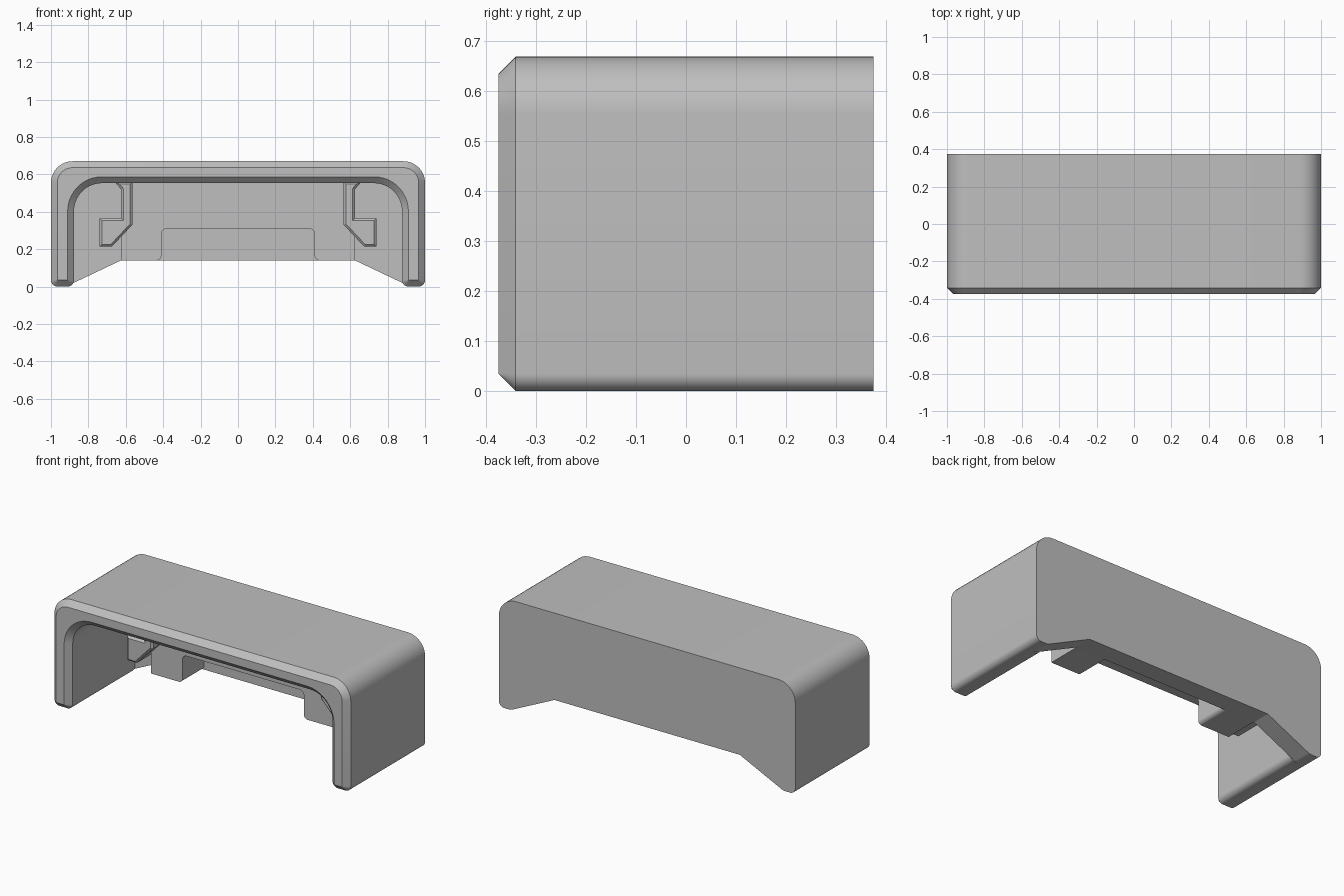
import bpy, bmesh, math
from mathutils import Vector

cube = bpy.data.objects.get("Cube")
if cube:
    bpy.data.objects.remove(cube, do_unlink=True)

grey = bpy.data.materials.new("plain_grey")
grey.use_nodes = True
colour = (0.52, 0.52, 0.52, 1)
grey.diffuse_color = colour
grey.node_tree.nodes["Principled BSDF"].inputs["Base Color"].default_value = colour


def symmetric(half):
    """Close a right-hand outline with its mirror image."""
    return half + [(-x, z, r) for x, z, r in reversed(half)]


def rounded(corners, steps=10):
    """Turn (x, z, radius) corners into an outline with filleted corners."""
    out = []
    for i, (x, z, r) in enumerate(corners):
        p = Vector((x, z))
        if r == 0:
            out.append(p)
            continue
        a = (Vector(corners[i - 1][:2]) - p).normalized()
        b = (Vector(corners[(i + 1) % len(corners)][:2]) - p).normalized()
        half = a.angle(b) / 2
        centre = p + (a + b).normalized() * (r / math.sin(half))
        start = p + a * (r / math.tan(half)) - centre
        end = p + b * (r / math.tan(half)) - centre
        sweep = math.pi - 2 * half
        for k in range(steps + 1):
            t = k / steps
            out.append(centre + (start * math.sin((1 - t) * sweep)
                                 + end * math.sin(t * sweep)) / math.sin(sweep))
    return out


def inset(points, d):
    """Move a counter-clockwise outline inwards by d with mitred corners."""
    out = []
    for i, p in enumerate(points):
        a = (p - points[i - 1]).normalized()
        b = (points[(i + 1) % len(points)] - p).normalized()
        na, nb = Vector((-a.y, a.x)), Vector((-b.y, b.x))
        out.append(p + (na + nb) * (d / (1 + na.dot(nb))))
    return out


def prism(name, corners, front, back, chamfer=0):
    """Extrude an outline along y, with an optional chamfer on the front rim."""
    outline = rounded(corners)
    layers = [(outline, back), (outline, front + chamfer)]
    if chamfer:
        layers.append((inset(outline, chamfer), front))
    bm = bmesh.new()
    rings = [[bm.verts.new((p.x, y, p.y)) for p in pts] for pts, y in layers]
    n = len(outline)
    for low, high in zip(rings, rings[1:]):
        for i in range(n):
            j = (i + 1) % n
            bm.faces.new((low[i], low[j], high[j], high[i]))
    bm.faces.new(rings[0])
    bm.faces.new(rings[-1])
    bmesh.ops.recalc_face_normals(bm, faces=bm.faces)
    mesh = bpy.data.meshes.new(name)
    bm.to_mesh(mesh)
    bm.free()
    mesh.materials.append(grey)
    obj = bpy.data.objects.new(name, mesh)
    bpy.context.collection.objects.link(obj)
    bpy.ops.object.select_all(action="DESELECT")
    obj.select_set(True)
    bpy.context.view_layer.objects.active = obj
    bpy.ops.object.shade_smooth_by_angle(angle=math.radians(22))
    return obj


BACK, WALL = 0.375, 0.26

# Arched cover with chamfered front rim
prism("cover_shell", symmetric([(0.877, 0.553, 0.15), (0.877, 0, 0.035),
                                (1, 0, 0.035), (1, 0.67, 0.115)]),
      -0.375, WALL, 0.034)

# Rear wall with raised lower edge
prism("back_wall", symmetric([(0.625, 0.14, 0), (0.92, 0, 0.06),
                              (1, 0, 0.035), (1, 0.67, 0.115)]), WALL, BACK)

# Inner block with a wide notch underneath
prism("inner_block", symmetric([(0.41, 0.31, 0.03), (0.41, 0.14, 0.025),
                                (0.623, 0.14, 0), (0.623, 0.56, 0)]), 0.05, WALL)

# Pair of chamfered hooks hanging from the ceiling
hook = [(0.565, 0.56), (0.565, 0.33), (0.675, 0.213), (0.74, 0.213),
        (0.74, 0.365), (0.625, 0.365), (0.625, 0.52), (0.66, 0.56)]
hooks = prism("clip_hooks", [(x, z, 0) for x, z in hook], -0.02, WALL, 0.012)
hooks.modifiers.new("mirror", "MIRROR").use_axis[0] = True
